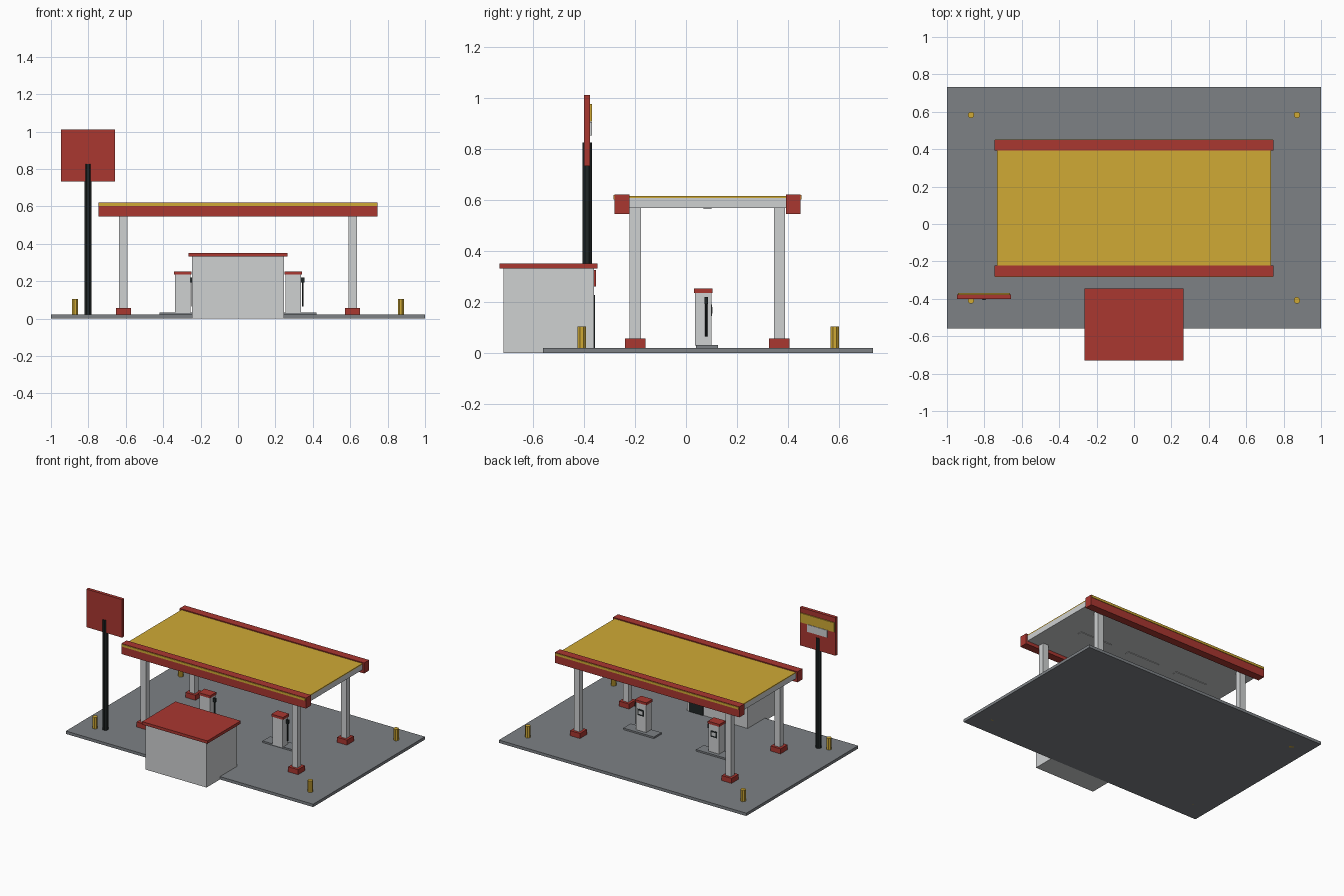
import bpy, bmesh, math
from mathutils import Matrix

if "Cube" in bpy.data.objects:
    bpy.data.objects.remove(bpy.data.objects["Cube"])


def material(name, rgb):
    m = bpy.data.materials.new(name)
    m.diffuse_color = (*rgb, 1)
    m.use_nodes = True
    m.node_tree.nodes["Principled BSDF"].inputs["Base Color"].default_value = m.diffuse_color
    return m


RED = material("red", (0.40, 0.038, 0.030))
YELLOW = material("yellow", (0.63, 0.40, 0.036))
LIGHT = material("light_grey", (0.62, 0.635, 0.64))
ASPHALT = material("asphalt_grey", (0.205, 0.22, 0.235))
DARK = material("near_black", (0.014, 0.019, 0.019))


def finish(name, bm, mat):
    mesh = bpy.data.meshes.new(name)
    bm.to_mesh(mesh)
    bm.free()
    mesh.materials.append(mat)
    ob = bpy.data.objects.new(name, mesh)
    bpy.context.collection.objects.link(ob)
    return ob


def box(name, x, y, z, mat):
    """Box from (min, max) ranges on each axis."""
    bm = bmesh.new()
    bmesh.ops.create_cube(bm, size=1)
    for v in bm.verts:
        v.co = [sum(r) / 2 + c * (r[1] - r[0]) for c, r in zip(v.co, (x, y, z))]
    return finish(name, bm, mat)


def post(name, x, y, z, r, mat, sides=8):
    """Upright flat-sided post."""
    bm = bmesh.new()
    place = Matrix.Translation((x, y, sum(z) / 2)) @ Matrix.Rotation(math.pi / sides, 4, 'Z')
    bmesh.ops.create_cone(bm, cap_ends=True, segments=sides, radius1=r, radius2=r,
                          depth=z[1] - z[0], matrix=place)
    return finish(name, bm, mat)


def around(c, h):
    return (c - h, c + h)


# Forecourt slab
box("forecourt", (-1, 1), (-0.56, 0.732), (0, 0.021), ASPHALT)

# Corner bollards
for x in (-0.871, 0.871):
    for y in (-0.408, 0.583):
        post("bollard", x, y, (0, 0.105), 0.018, YELLOW)

# Canopy columns with red footings
for x in (-0.613, 0.613):
    for y in (-0.199, 0.366):
        box("column_footing", around(x, 0.04), around(y, 0.04), (0.02, 0.058), RED)
        box("canopy_column", around(x, 0.022), around(y, 0.022), (0.05, 0.57), LIGHT)

# Canopy roof, top sheet and ceiling lights
box("canopy_slab", (-0.733, 0.733), (-0.225, 0.392), (0.569, 0.608), LIGHT)
box("canopy_top", (-0.733, 0.733), (-0.225, 0.392), (0.608, 0.615), YELLOW)
for x in (-0.41, 0, 0.41):
    box("ceiling_light", around(x, 0.13), around(0.084, 0.016), (0.565, 0.57), LIGHT)

# Fascia beams with yellow stripes on the outer faces
for name, y, outer in (("front_fascia", (-0.280, -0.222), -0.280),
                       ("back_fascia", (0.392, 0.449), 0.449)):
    box(name, (-0.746, 0.746), y, (0.545, 0.622), RED)
    box(name + "_stripe", (-0.742, 0.742), around(outer, 0.004), (0.602, 0.619), YELLOW)

# Fuel pumps on their islands
for x in (-0.295, 0.295):
    box("pump_island", around(x, 0.124), around(0.083, 0.043), (0.02, 0.033), ASPHALT)
    box("pump_body", around(x, 0.042), (0.035, 0.099), (0.03, 0.236), LIGHT)
    box("pump_cap", around(x, 0.047), (0.031, 0.103), (0.235, 0.253), RED)
    box("pump_display", around(x, 0.026), (0.098, 0.102), (0.145, 0.190), DARK)
    box("display_screen", around(x, 0.017), (0.101, 0.1035), (0.156, 0.181), LIGHT)
    post("pump_hose", x + 0.051, 0.079, (0.065, 0.215), 0.005, DARK)
    box("pump_nozzle", (x + 0.041, x + 0.061), (0.072, 0.086), (0.192, 0.22), DARK)

# Kiosk, its roof, door, window and sign strip facing the pumps
box("kiosk_walls", (-0.246, 0.246), (-0.715, -0.361), (0, 0.332), LIGHT)
box("kiosk_roof", (-0.264, 0.264), (-0.731, -0.346), (0.331, 0.352), RED)
box("kiosk_door", (0.11, 0.225), (-0.362, -0.356), (0.021, 0.228), DARK)
box("kiosk_window", (-0.20, 0.06), (-0.362, -0.357), (0.11, 0.228), DARK)
box("kiosk_sign", (-0.20, 0.20), (-0.362, -0.353), (0.262, 0.325), RED)

# Roadside sign
SX = -0.802
post("sign_pole", SX, -0.387, (0, 0.826), 0.020, DARK)
box("sign_board", around(SX, 0.145), (-0.400, -0.376), (0.734, 1.012), RED)
box("sign_stripe", around(SX, 0.138), (-0.377, -0.369), (0.907, 0.975), YELLOW)
box("sign_plate", around(SX, 0.08), (-0.377, -0.369), (0.852, 0.905), LIGHT)
